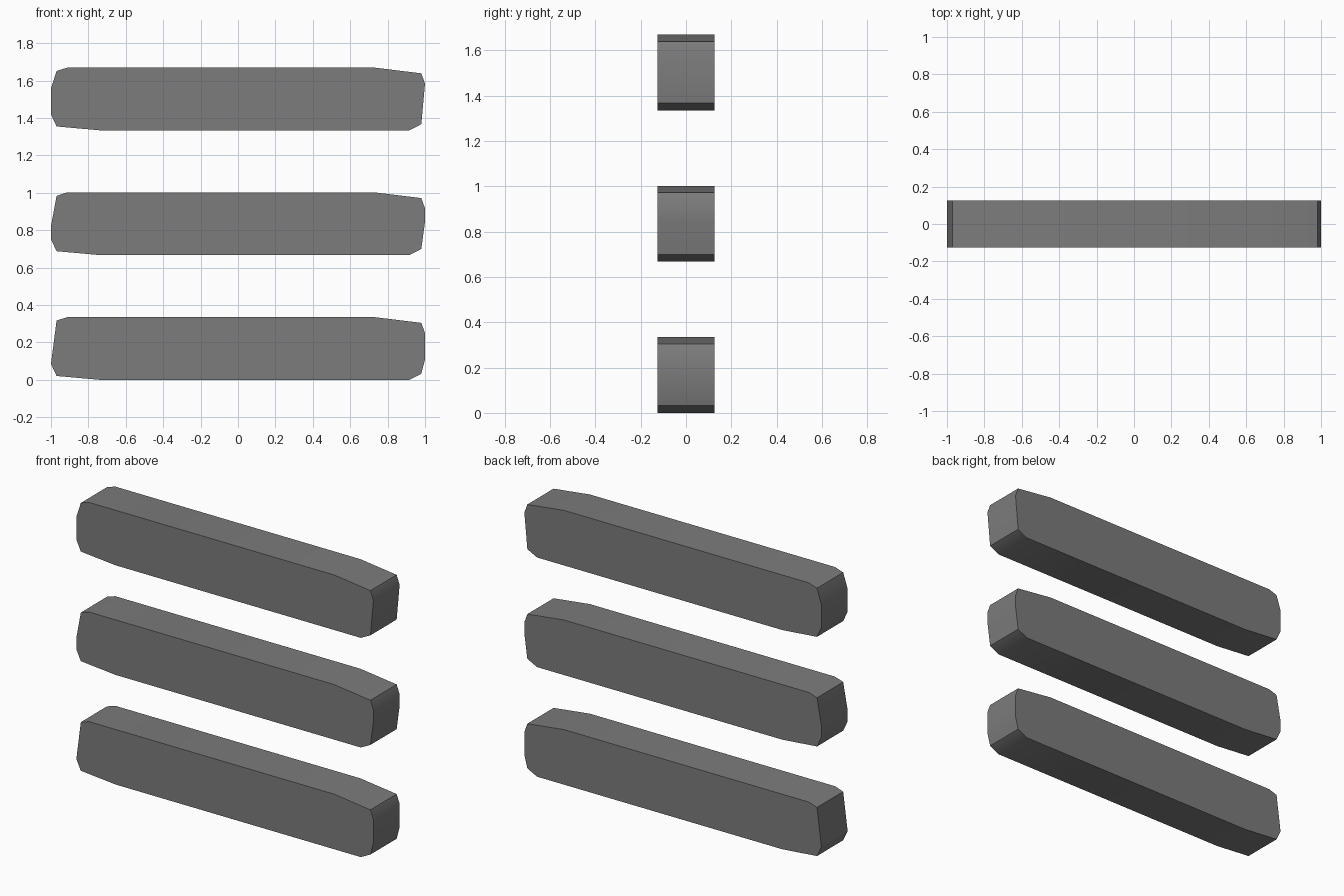
import bpy, bmesh, math

if "Cube" in bpy.data.objects:
    bpy.data.objects.remove(bpy.data.objects["Cube"])

HALF_DEPTH = 0.126
STEP = 0.667      # vertical spacing of the bars
HEIGHT = 0.335

grey = bpy.data.materials.new("mid grey")
grey.diffuse_color = (0.2, 0.2, 0.2, 1)
grey.use_nodes = True
grey.node_tree.nodes["Principled BSDF"].inputs["Base Color"].default_value = grey.diffuse_color


def make_bar(name, base, left, right):
    """Chamfered bar; left/right are the heights of the points on each end."""
    profile = [(-0.735, 0), (0.915, 0), (0.98, 0.033)]
    profile += [(1, z) for z in sorted(right)]
    profile += [(0.98, 0.305), (0.735, HEIGHT), (-0.915, HEIGHT), (-0.97, 0.317)]
    profile += [(-1, z) for z in sorted(left, reverse=True)]
    profile += [(-0.97, 0.021)]
    bm = bmesh.new()
    face = bm.faces.new([bm.verts.new((x, -HALF_DEPTH, z + base)) for x, z in profile])
    ext = bmesh.ops.extrude_face_region(bm, geom=[face])
    verts = [v for v in ext["geom"] if isinstance(v, bmesh.types.BMVert)]
    bmesh.ops.translate(bm, verts=verts, vec=(0, 2 * HALF_DEPTH, 0))
    bmesh.ops.recalc_face_normals(bm, faces=bm.faces)
    mesh = bpy.data.meshes.new(name)
    bm.to_mesh(mesh)
    bm.free()
    mesh.materials.append(grey)
    ob = bpy.data.objects.new(name, mesh)
    bpy.context.collection.objects.link(ob)
    bpy.ops.object.select_all(action='DESELECT')
    ob.select_set(True)
    bpy.context.view_layer.objects.active = ob
    bpy.ops.object.shade_smooth_by_angle(angle=math.radians(30))


# Three stacked bars with slightly different end bevels
make_bar("bottom_bar", 0, [0.085], [0.11, 0.25])
make_bar("middle_bar", STEP, [0.085, 0.155], [0.18, 0.25])
make_bar("top_bar", 2 * STEP, [0.085, 0.225], [0.25])
